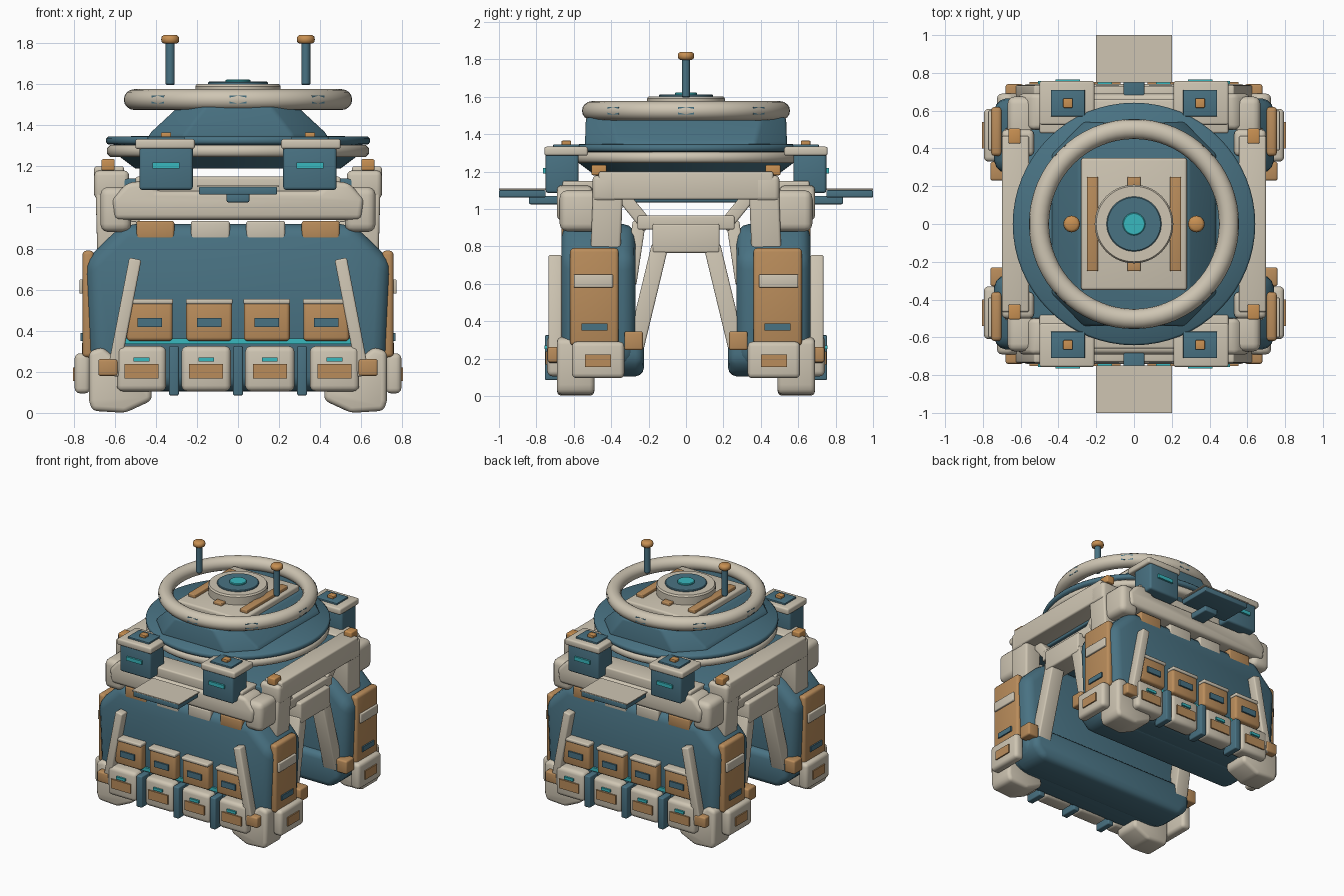
import bpy, bmesh, math
from mathutils import Vector, Matrix

if "Cube" in bpy.data.objects:
    bpy.data.objects.remove(bpy.data.objects["Cube"])


def material(name, rgb):
    m = bpy.data.materials.new(name)
    m.diffuse_color = (*rgb, 1)
    m.use_nodes = True
    m.node_tree.nodes["Principled BSDF"].inputs["Base Color"].default_value = m.diffuse_color
    return m


BLUE = material("slate blue", (0.066, 0.168, 0.225))
CREAM = material("warm cream", (0.62, 0.56, 0.45))
TAN = material("tan leather", (0.49, 0.265, 0.105))
AMBER = material("amber", (0.58, 0.28, 0.085))
TEAL = material("bright teal", (0.04, 0.48, 0.52))


def finish(name, bm, mat, bevel=0.0, mirror="", angle=35):
    """Bevel, shade and mirror a mesh made in world coordinates."""
    bmesh.ops.recalc_face_normals(bm, faces=bm.faces)
    if bevel:
        edges = [e for e in bm.edges if e.calc_face_angle(0) > 0.4]
        bmesh.ops.bevel(bm, geom=edges, offset=bevel, segments=3, profile=0.5,
                        affect='EDGES', clamp_overlap=True)
    me = bpy.data.meshes.new(name)
    bm.to_mesh(me)
    bm.free()
    ob = bpy.data.objects.new(name, me)
    me.materials.append(mat)
    bpy.context.collection.objects.link(ob)
    bpy.ops.object.select_all(action='DESELECT')
    ob.select_set(True)
    bpy.context.view_layer.objects.active = ob
    bpy.ops.object.shade_smooth_by_angle(angle=math.radians(angle))
    if mirror:
        md = ob.modifiers.new("mirror", 'MIRROR')
        md.use_axis = ["x" in mirror, "y" in mirror, False]
        md.use_mirror_merge = False
    return ob


def box(name, x, y, z, mat, bevel=0.0, mirror="xy"):
    """Box from (min, max) ranges."""
    bm = bmesh.new()
    lo, hi = Vector((x[0], y[0], z[0])), Vector((x[1], y[1], z[1]))
    bmesh.ops.create_cube(bm, size=1)
    for v in bm.verts:
        v.co = Vector((lo[i] + (v.co[i] + 0.5) * (hi[i] - lo[i]) for i in range(3)))
    return finish(name, bm, mat, bevel, mirror)


def prism(name, pts, y, mat, bevel=0.0, mirror="xy"):
    """Outline in x-z, extruded along y."""
    bm = bmesh.new()
    f = bm.faces.new([bm.verts.new((p[0], y[0], p[1])) for p in pts])
    g = bmesh.ops.extrude_face_region(bm, geom=[f])["geom"]
    bmesh.ops.translate(bm, vec=(0, y[1] - y[0], 0),
                        verts=[v for v in g if isinstance(v, bmesh.types.BMVert)])
    return finish(name, bm, mat, bevel, mirror)


def strut(name, a, b, w, d, mat, bevel=0.01):
    """Bar of section w x d between two points."""
    a, b = Vector(a), Vector(b)
    bm = bmesh.new()
    bmesh.ops.create_cube(bm, size=1)
    zax = (b - a).normalized()
    xax = (Vector((1, 0, 0)) - zax * zax.x).normalized()
    rot = Matrix((xax, zax.cross(xax), zax)).transposed().to_4x4()
    mtx = Matrix.Translation((a + b) / 2) @ rot @ Matrix.Diagonal((w, d, (b - a).length, 1))
    bmesh.ops.transform(bm, matrix=mtx, verts=bm.verts)
    return finish(name, bm, mat, bevel, "xy")


def lathe(name, prof, mat, closed=False, n=64, centre=(0, 0), mirror="", angle=35):
    """Profile (radius, z) spun about a vertical axis."""
    bm = bmesh.new()
    rings = [[bm.verts.new((centre[0] + r * math.cos(k * math.tau / n),
                            centre[1] + r * math.sin(k * math.tau / n), z))
              for k in range(n)] for r, z in prof]
    pairs = list(zip(rings, rings[1:])) + ([(rings[-1], rings[0])] if closed else [])
    for p, q in pairs:
        for k in range(n):
            bm.faces.new((p[k], p[(k + 1) % n], q[(k + 1) % n], q[k]))
    if not closed:
        bm.faces.new(rings[0][::-1])
        bm.faces.new(rings[-1])
    return finish(name, bm, mat, 0, mirror, angle)


# Leg pods, front and back, with a wider sill on the inner side
pod = [(0.62, 0.11), (0.72, 0.2), (0.745, 0.74), (0.56, 0.92)]
prism("leg_pod", pod + [(-x, z) for x, z in reversed(pod)], (0.27, 0.665), BLUE, 0.07, "y")
sill = [(0.62, 0.105), (0.70, 0.18), (0.70, 0.35)]
prism("pod_sill", sill + [(-x, z) for x, z in reversed(sill)], (0.225, 0.5), BLUE, 0.045, "y")
prism("foot", [(0.55, 0), (0.71, 0.01), (0.725, 0.06), (0.725, 0.3), (0.66, 0.32), (0.42, 0.12), (0.42, 0.06)],
      (0.49, 0.69), CREAM, 0.025)

# Side armour of the pods
box("side_plate", (0.70, 0.757), (0.36, 0.62), (0.27, 0.79), TAN, 0.02)
box("side_plate_strip", (0.74, 0.772), (0.39, 0.60), (0.58, 0.65), CREAM, 0.006)
box("side_plate_slot", (0.75, 0.767), (0.42, 0.56), (0.35, 0.388), BLUE)
box("side_box", (0.72, 0.795), (0.33, 0.61), (0.095, 0.29), CREAM, 0.025)
box("side_box_label", (0.78, 0.804), (0.40, 0.54), (0.155, 0.222), TAN)
box("inner_clamp", (0.67, 0.76), (0.23, 0.33), (0.245, 0.345), TAN, 0.012)
box("outer_clamp", (0.585, 0.68), (0.65, 0.74), (0.18, 0.262), TAN, 0.012)
strut("face_strut", (0.50, 0.70, 0.75), (0.61, 0.70, 0.18), 0.06, 0.07, CREAM)

# Two rows of pouches with straps
for cx in (0.14, 0.43):
    box("upper_pouch", (cx - 0.112, cx + 0.112), (0.62, 0.722), (0.35, 0.54), TAN, 0.018)
    box("upper_pouch_lid", (cx - 0.114, cx + 0.114), (0.62, 0.73), (0.53, 0.555), CREAM, 0.008)
    box("upper_pouch_slot", (cx - 0.06, cx + 0.06), (0.71, 0.734), (0.418, 0.462), BLUE)
for cx in (0.155, 0.47):
    box("lower_pouch", (cx - 0.12, cx + 0.12), (0.62, 0.742), (0.105, 0.325), CREAM, 0.028)
    box("lower_pouch_label", (cx - 0.083, cx + 0.083), (0.73, 0.752), (0.168, 0.238), TAN)
    box("lower_pouch_light", (cx - 0.038, cx + 0.038), (0.73, 0.756), (0.25, 0.27), TEAL)
for cx, m in ((0, "y"), (0.312, "xy")):
    box("strap", (cx - 0.024, cx + 0.024), (0.62, 0.755), (0.085, 0.325), BLUE, 0.008, m)
box("light_strip", (-0.55, 0.55), (0.65, 0.68), (0.335, 0.362), TEAL, 0, "y")
box("shoulder_block_tan", (0.31, 0.495), (0.5, 0.665), (0.845, 0.935), TAN, 0.012)
box("shoulder_block_cream", (0.04, 0.23), (0.5, 0.665), (0.845, 0.935), CREAM, 0.012)

# Frame: cross beams, corner shoulders, legs, side beams
beam = [(0.60, 0.94), (0.615, 1.04), (0.54, 1.12), (0.45, 1.13), (0.40, 1.08)]
prism("cross_beam", beam + [(-x, z) for x, z in reversed(beam)], (0.50, 0.69), CREAM, 0.025, "y")
box("beam_rail", (-0.5, 0.5), (0.48, 0.66), (1.06, 1.15), CREAM, 0.012, "y")
box("corner_shoulder", (0.52, 0.67), (0.43, 0.675), (0.88, 1.10), CREAM, 0.04)
box("corner_cap", (0.53, 0.70), (0.36, 0.50), (1.04, 1.18), CREAM, 0.025)
strut("frame_leg", (0.62, 0.43, 0.78), (0.63, 0.415, 1.15), 0.13, 0.16, CREAM, 0.015)
box("side_beam", (0.555, 0.70), (-0.467, 0.467), (1.05, 1.20), CREAM, 0.012, "x")
box("corner_lamp", (0.60, 0.665), (0.425, 0.505), (1.18, 1.235), AMBER, 0.008)

# Hanging side braces between the pods
box("brace_block", (0.50, 0.66), (-0.18, 0.18), (0.765, 0.92), CREAM, 0.012, "x")
box("brace_bar", (0.48, 0.62), (-0.26, 0.26), (0.89, 0.965), CREAM, 0.01, "x")
strut("lower_brace", (0.60, 0.14, 0.80), (0.62, 0.27, 0.26), 0.11, 0.09, CREAM)
strut("upper_brace", (0.57, 0.20, 0.90), (0.57, 0.33, 1.06), 0.09, 0.07, CREAM)
strut("inner_brace", (0.53, 0.25, 0.93), (0.55, 0.30, 0.60), 0.08, 0.07, CREAM)

# Deck and turret base
box("deck", (-0.56, 0.56), (-0.5, 0.5), (1.035, 1.14), BLUE, 0.01, "")
lathe("turret_base", [(0.5, 1.19), (0.58, 1.25), (0.58, 1.3)], BLUE)
lathe("turret_band", [(0.55, 1.245), (0.62, 1.245), (0.637, 1.26), (0.637, 1.29),
                      (0.62, 1.305), (0.55, 1.305)], CREAM, angle=50)
lathe("turret_rim", [(0.55, 1.30), (0.635, 1.308), (0.642, 1.318), (0.642, 1.335),
                     (0.632, 1.345), (0.3, 1.35)], BLUE, angle=50)

# Faceted turret hull
bm = bmesh.new()
loops = []
for hx, hy, c, z in ((0.44, 0.54, 0.17, 1.33), (0.43, 0.54, 0.17, 1.36), (0.29, 0.535, 0.13, 1.49)):
    quarter = [(hx, hy - c), (hx - c, hy)]
    pts = quarter + [(-x, y) for x, y in quarter[::-1]]
    pts += [(-x, -y) for x, y in pts]
    loops.append([bm.verts.new((x, y, z)) for x, y in pts])
for p, q in zip(loops, loops[1:]):
    for k in range(8):
        bm.faces.new((p[k], p[(k + 1) % 8], q[(k + 1) % 8], q[k]))
bm.faces.new(loops[0])
bm.faces.new(loops[-1])
finish("turret_hull", bm, BLUE, 0.015, "", 25)

# Roof plate, hatch and rails
box("roof_plate", (-0.28, 0.28), (-0.35, 0.35), (1.46, 1.53), CREAM, 0.015, "")
box("roof_rail", (0.19, 0.25), (-0.25, 0.25), (1.52, 1.555), TAN, 0.006, "x")
box("roof_latch", (-0.035, 0.035), (0.19, 0.25), (1.52, 1.55), TAN, 0.006, "y")
lathe("hatch", [(0.205, 1.5), (0.208, 1.59), (0.2, 1.602)], CREAM)
lathe("hatch_lid", [(0.145, 1.59), (0.145, 1.608), (0.14, 1.612)], BLUE)
lathe("hatch_light", [(0.06, 1.6), (0.06, 1.619), (0.055, 1.623)], TEAL, n=32)

# Raised ring with inlays, and antennas
lathe("roof_ring", [(0.503 + 0.053 * math.cos(t * math.tau / 16), 1.525 + 0.051 * math.sin(t * math.tau / 16))
                    for t in range(16)], CREAM, True)
for k in range(8):
    bm = bmesh.new()
    bmesh.ops.create_cube(bm, size=1)
    mtx = Matrix.Rotation(k * math.pi / 4, 4, 'Z') @ Matrix.Translation((0.535, 0, 1.525)) \
        @ Matrix.Diagonal((0.034, 0.085, 0.04, 1))
    bmesh.ops.transform(bm, matrix=mtx, verts=bm.verts)
    finish("ring_inlay", bm, BLUE)
lathe("antenna_rod", [(0.017, 1.595), (0.022, 1.602), (0.022, 1.81)], BLUE, n=20, centre=(0.33, 0), mirror="x")
lathe("antenna_cap", [(0.03, 1.797), (0.041, 1.804), (0.044, 1.818), (0.041, 1.832), (0.03, 1.84)], AMBER,
      n=24, centre=(0.33, 0), mirror="x", angle=60)

# Equipment boxes on the corners
box("equipment_box", (0.22, 0.48), (0.575, 0.75), (1.085, 1.30), BLUE, 0.015)
box("equipment_lid", (0.21, 0.50), (0.525, 0.757), (1.285, 1.333), CREAM, 0.012)
box("equipment_panel", (0.26, 0.44), (0.57, 0.71), (1.325, 1.345), BLUE, 0.003)
box("equipment_lamp", (0.325, 0.375), (0.615, 0.665), (1.34, 1.365), AMBER, 0.005)
box("equipment_light", (0.285, 0.415), (0.74, 0.764), (1.19, 1.218), TEAL)

# Fold-out trays
box("tray", (-0.19, 0.19), (0.75, 1.0), (1.062, 1.100), BLUE, 0.006, "y")
box("tray_top", (-0.2, 0.2), (0.75, 1.0), (1.100, 1.108), CREAM, 0, "y")
box("tray_bracket", (-0.055, 0.055), (0.66, 0.84), (1.025, 1.07), BLUE, 0.008, "y")
